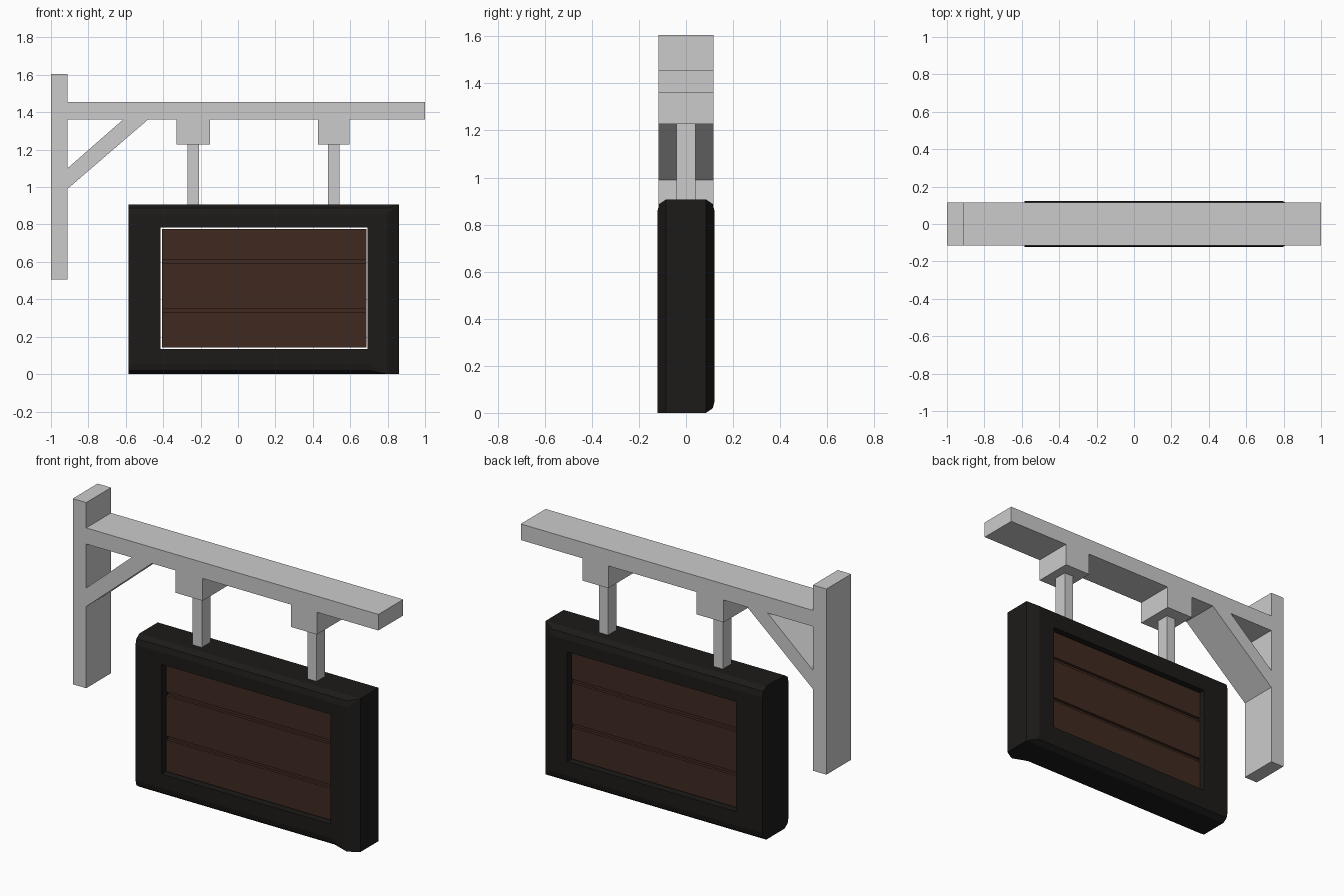
import bpy, bmesh

if "Cube" in bpy.data.objects:
    bpy.data.objects.remove(bpy.data.objects["Cube"])

Y = 0.116  # half depth of the bracket


def material(name, rgb):
    m = bpy.data.materials.new(name)
    m.diffuse_color = (*rgb, 1)
    m.use_nodes = True
    m.node_tree.nodes["Principled BSDF"].inputs["Base Color"].default_value = m.diffuse_color
    return m


BLACK = material("black_frame", (0.012, 0.011, 0.010))
BROWN = material("dark_wood", (0.050, 0.022, 0.014))


def loft(name, sections, mat=None):
    """Skin matching closed loops and cap both ends."""
    bm = bmesh.new()
    rings = [[bm.verts.new(p) for p in s] for s in sections]
    n = len(rings[0])
    for a, b in zip(rings, rings[1:]):
        for i in range(n):
            j = (i + 1) % n
            bm.faces.new((a[i], a[j], b[j], b[i]))
    bm.faces.new(rings[0])
    bm.faces.new(rings[-1])
    bmesh.ops.remove_doubles(bm, verts=bm.verts, dist=1e-5)
    bmesh.ops.recalc_face_normals(bm, faces=bm.faces)
    me = bpy.data.meshes.new(name)
    bm.to_mesh(me)
    bm.free()
    if mat:
        me.materials.append(mat)
    ob = bpy.data.objects.new(name, me)
    bpy.context.collection.objects.link(ob)
    return ob


def extrude_y(name, xz, half):
    return loft(name, [[(x, y, z) for x, z in xz] for y in (-half, half)])


def box(name, x0, x1, z0, z1, half):
    return extrude_y(name, [(x0, z0), (x1, z0), (x1, z1), (x0, z1)], half)


# Bracket: post, arm and diagonal brace
box("post", -1.0, -0.912, 0.507, 1.605, Y)
box("arm", -0.912, 1.0, 1.36, 1.455, Y)
extrude_y("brace", [(-0.912, 1.10), (-0.615, 1.36), (-0.482, 1.36), (-0.912, 0.99)], Y)

# Hanging blocks and rods
for side, x in (("left", -0.239), ("right", 0.512)):
    w = 0.089 if side == "left" else 0.085
    box(side + "_block", x - w, x + w, 1.228, 1.36, Y)
    box(side + "_rod", x - 0.03, x + 0.03, 0.88, 1.228, 0.04)

# Sign frame: two-step chamfers along top and bottom, mitred into the right end
H, D, E = 0.907, 0.122, 0.085


def corner(sy, top, kind):
    z = H if top else 0.0
    s = -1 if top else 1
    if kind == "end":
        pts = [(E, 0)] * 3
    elif kind == "square" and sy < 0 and not top:
        pts = [(D, 0)] * 3
    else:
        pts = [(D, 0.053), (0.114, 0.02), (E, 0)]
    return [(sy * y, z + s * d) for y, d in pts]


def section(x, kind):
    yz = (corner(-1, False, kind) + corner(1, False, kind)[::-1]
          + corner(1, True, kind) + corner(-1, True, kind)[::-1])
    return [(x, y, z) for y, z in yz]


frame = loft("sign_frame", [section(-0.585, "bevel"), section(0.70, "bevel"),
                            section(0.797, "square"), section(0.86, "end")], BLACK)

# Cut the frame opening
cutter = box("opening_cutter", -0.414, 0.692, 0.134, 0.783, 0.3)
cutter.hide_render = True
mod = frame.modifiers.new("opening", "BOOLEAN")
mod.operation = "DIFFERENCE"
mod.solver = "EXACT"
mod.object = cutter
dg = bpy.context.evaluated_depsgraph_get()
cut_mesh = bpy.data.meshes.new_from_object(frame.evaluated_get(dg))
frame.modifiers.clear()
frame.data = cut_mesh
bpy.data.objects.remove(cutter)

# Plank panel: one profile with two grooves on each face
P, G = 0.092, 0.075
front = [(-P, 0.141)]
for z0, z1 in ((0.328, 0.350), (0.590, 0.613)):
    front += [(-P, z0), (-G, z0), (-G, z1), (-P, z1)]
front.append((-P, 0.777))
profile = front + [(-y, z) for y, z in reversed(front)]
loft("plank_panel", [[(x, y, z) for y, z in profile] for x in (-0.407, 0.686)], BROWN)
